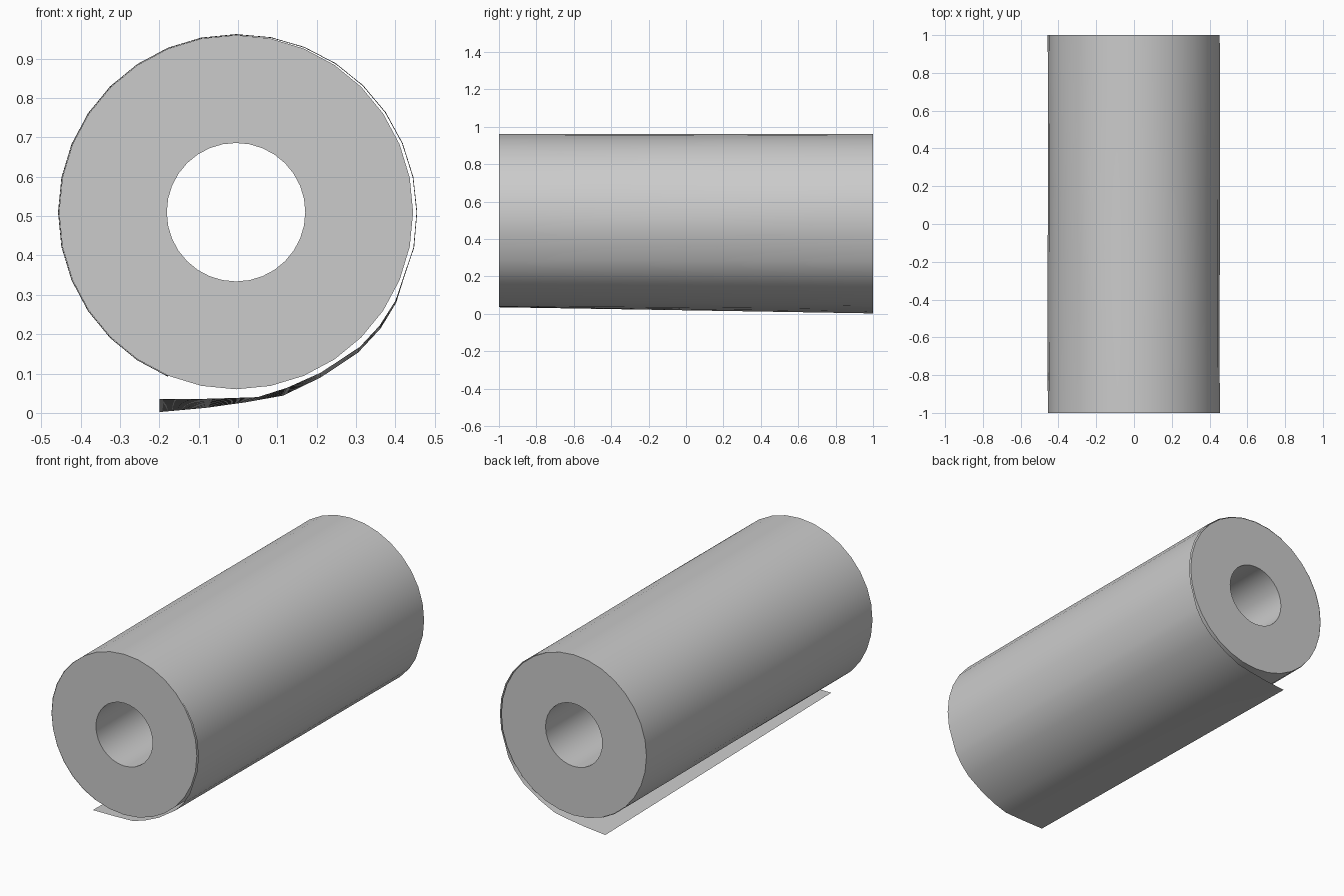
import bpy, bmesh, math

if "Cube" in bpy.data.objects:
    bpy.data.objects.remove(bpy.data.objects["Cube"])

CX, CZ = -0.005, 0.51
SEG = 32


def make_object(name, bm):
    mesh = bpy.data.meshes.new(name)
    bm.to_mesh(mesh)
    bm.free()
    ob = bpy.data.objects.new(name, mesh)
    bpy.context.collection.objects.link(ob)
    bpy.ops.object.select_all(action='DESELECT')
    ob.select_set(True)
    bpy.context.view_layer.objects.active = ob
    bpy.ops.object.shade_smooth_by_angle(angle=math.radians(35))
    return ob


# Wound roll: thick tube along y with a hollow core
bm = bmesh.new()
section = [(0.45, -1), (0.45, 1), (0.176, 1), (0.176, -1)]
rings = []
for i in range(SEG):
    a = 2 * math.pi * i / SEG
    rings.append([bm.verts.new((CX + r * math.cos(a), y, CZ + r * math.sin(a)))
                  for r, y in section])
for i in range(SEG):
    p, q = rings[i], rings[(i + 1) % SEG]
    for k in range(4):
        n = (k + 1) % 4
        bm.faces.new((p[k], p[n], q[n], q[k]))
bmesh.ops.recalc_face_normals(bm, faces=bm.faces)
make_object("wound_roll", bm)

# Loose outer sheet: hugs the roll clockwise, then peels off into a twisted tail
tail_front = [(0.40, 0.285), (0.36, 0.222), (0.31, 0.168), (0.21, 0.102),
              (0.125, 0.064), (0.05, 0.040), (-0.07, 0.036), (-0.20, 0.035)]
tail_back = [(0.402, 0.28), (0.362, 0.214), (0.305, 0.153), (0.21, 0.090),
             (0.115, 0.044), (0.02, 0.027), (-0.08, 0.013), (-0.20, 0.002)]
ROWS = 12
bm = bmesh.new()
grid = []
for j in range(ROWS + 1):
    t = j / ROWS
    y = -1 + 2 * t
    row = []
    for i in range(24):
        a = math.radians(247.5 - 11.25 * i)
        peel = max(0, i - 14) / 9
        r = 0.4515 + 0.009 * peel + 0.001 * math.sin(7 * t + i)
        row.append(bm.verts.new((CX + r * math.cos(a), y, CZ + r * math.sin(a))))
    for (xf, zf), (xb, zb) in zip(tail_front, tail_back):
        row.append(bm.verts.new((xf + (xb - xf) * t, y, zf + (zb - zf) * t)))
    grid.append(row)
for p, q in zip(grid, grid[1:]):
    for i in range(len(p) - 1):
        bm.faces.new((p[i], q[i], q[i + 1], p[i + 1]))
make_object("loose_sheet", bm)
